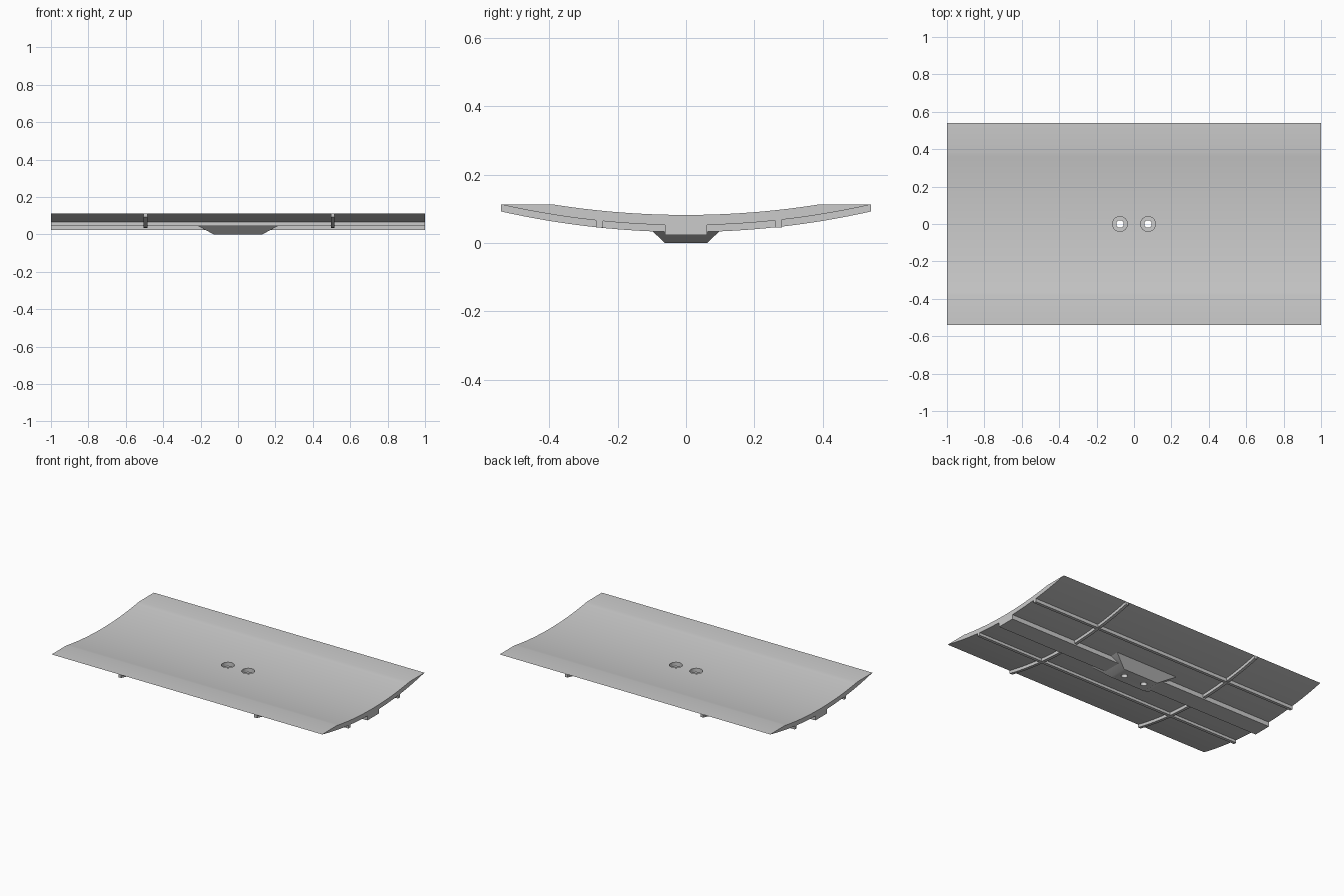
import bpy, bmesh, math
from mathutils import Vector

cube = bpy.data.objects.get("Cube")
if cube:
    bpy.data.objects.remove(cube)

HALF_W = 0.54     # half depth of the panel along y
RIM = 0.112       # height of the flat rim
RIB = 0.02        # rib thickness and depth

grey = bpy.data.materials.new("plain grey")
grey.use_nodes = True
colour = (0.6, 0.6, 0.6, 1)
grey.diffuse_color = colour
grey.node_tree.nodes["Principled BSDF"].inputs["Base Color"].default_value = colour


def finish(name, bm):
    bmesh.ops.recalc_face_normals(bm, faces=bm.faces)
    mesh = bpy.data.meshes.new(name)
    bm.to_mesh(mesh)
    bm.free()
    mesh.materials.append(grey)
    obj = bpy.data.objects.new(name, mesh)
    bpy.context.collection.objects.link(obj)
    return obj


def extrude_x(name, profile, x0, x1):
    """Sweep a closed (y, z) profile along x."""
    bm = bmesh.new()
    face = bm.faces.new([bm.verts.new((x0, y, z)) for y, z in profile])
    top = bmesh.ops.extrude_face_region(bm, geom=[face])["geom"]
    verts = [v for v in top if isinstance(v, bmesh.types.BMVert)]
    bmesh.ops.translate(bm, verts=verts, vec=(x1 - x0, 0, 0))
    return finish(name, bm)


def arc(half, edge_z, mid_z, steps=32):
    """Shallow circular sag from -half to +half."""
    sag = edge_z - mid_z
    r = (half * half + sag * sag) / (2 * sag)
    ys = [half * (2 * i / steps - 1) for i in range(steps + 1)]
    return [(y, mid_z + r - math.sqrt(r * r - y * y)) for y in ys]


def rect(y, z, half_y, half_z):
    return [(y - half_y, z - half_z), (y + half_y, z - half_z),
            (y + half_y, z + half_z), (y - half_y, z + half_z)]


# Curved panel with a flat rim along both long edges
under = arc(HALF_W, RIM, 0.052)
dish = arc(0.385, RIM, 0.082)
panel = extrude_x("panel", under + dish[::-1], -1, 1)

# Cross ribs following the underside
lower = [(y, z - RIB) for y, z in under]
raised = [(y, z + 0.002) for y, z in under[1:-1]]
rib_profile = lower + [under[-1]] + raised[::-1] + [under[0]]
ribs = []
for side, x in (("right", -0.495), ("left", 0.507)):
    ribs.append(extrude_x(side + "_cross_rib", rib_profile, x - RIB / 2, x + RIB / 2))

# Long ribs
for side, y in (("front", -0.253), ("back", 0.27)):
    ribs.append(extrude_x(side + "_long_rib", rect(y, 0.057, RIB / 2, 0.011), -1, 1))

# Central beam
beam = extrude_x("centre_beam", rect(0, 0.04, 0.062, 0.017), -1, 1)

# Tapered mounting block
bm = bmesh.new()
bmesh.ops.create_cube(bm, size=2)
for v in bm.verts:
    hx, hy, z = (0.23, 0.118, 0.054) if v.co.z > 0 else (0.13, 0.062, 0)
    v.co = Vector((v.co.x * hx, v.co.y * hy, z))
block = finish("mounting_block", bm)


# Screw holes: a narrow bore through everything and a wide recess in the panel
def cut(targets, name, x, radius, z0, z1):
    bm = bmesh.new()
    bmesh.ops.create_cone(bm, cap_ends=True, segments=32, radius1=radius,
                          radius2=radius, depth=z1 - z0)
    bmesh.ops.translate(bm, verts=bm.verts, vec=(x, 0, (z0 + z1) / 2))
    cutter = finish(name, bm)
    cutter.hide_render = True
    for obj in targets:
        mod = obj.modifiers.new(name, "BOOLEAN")
        mod.operation = "DIFFERENCE"
        mod.solver = "EXACT"
        mod.object = cutter
        bpy.context.view_layer.objects.active = obj
        bpy.ops.object.modifier_apply(modifier=name)
    bpy.data.objects.remove(cutter)


for x in (-0.075, 0.075):
    cut([panel, beam, block], "bore", x, 0.02, -0.1, 0.2)
    cut([panel, beam], "recess", x, 0.04, 0.0555, 0.2)

# Smooth the curved surfaces, keep the edges sharp
bpy.ops.object.select_all(action="DESELECT")
for obj in [panel, beam, block] + ribs:
    obj.select_set(True)
bpy.context.view_layer.objects.active = panel
bpy.ops.object.shade_smooth_by_angle(angle=math.radians(30))
